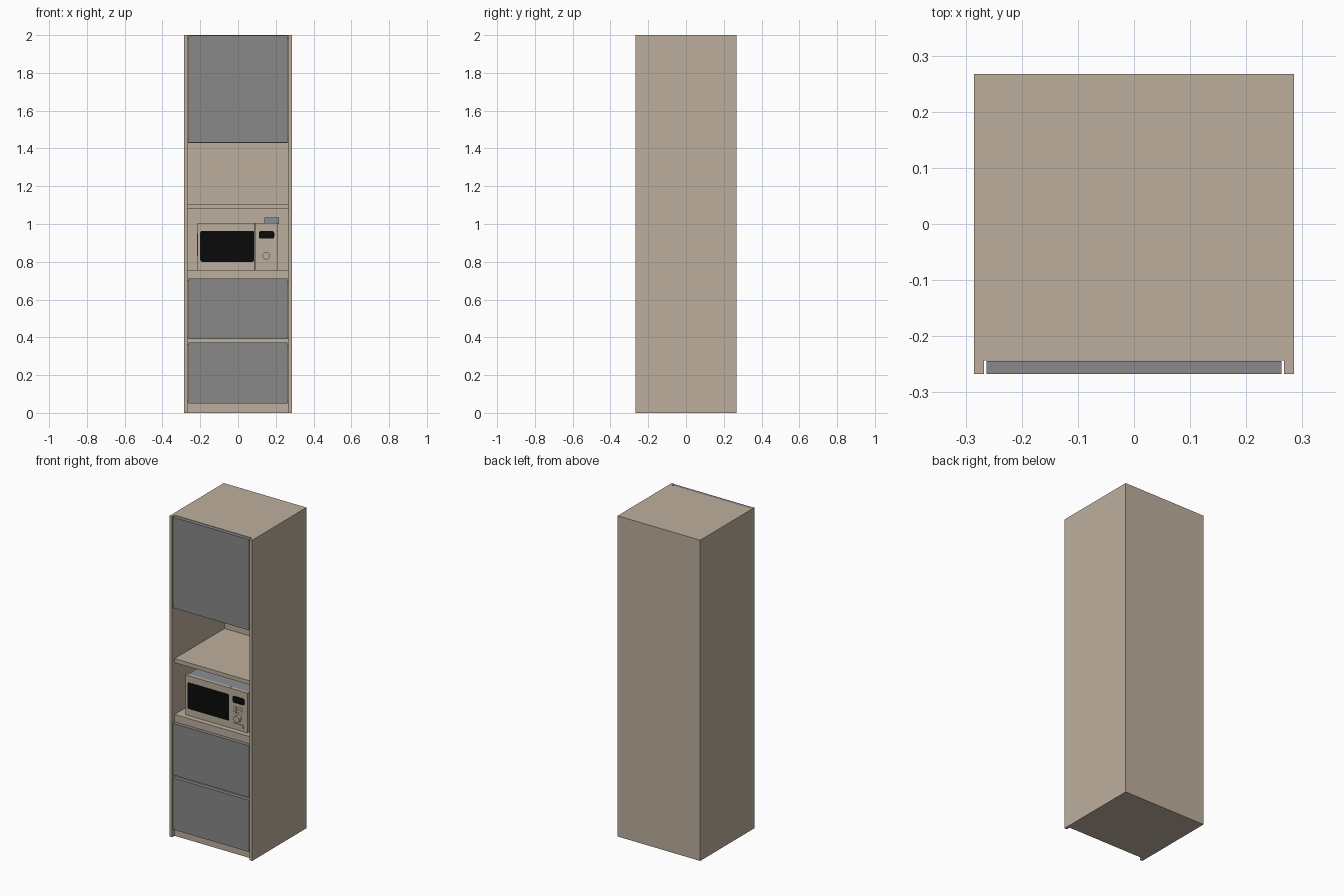
import bpy
import bmesh
from mathutils import Matrix

if "Cube" in bpy.data.objects:
    bpy.data.objects.remove(bpy.data.objects["Cube"])


def material(name, rgb):
    m = bpy.data.materials.new(name)
    m.use_nodes = True
    m.diffuse_color = (*rgb, 1)
    m.node_tree.nodes["Principled BSDF"].inputs["Base Color"].default_value = (*rgb, 1)
    return m


BEIGE = material("beige board", (0.51, 0.43, 0.34))
GREY = material("door grey", (0.25, 0.25, 0.25))
STEEL = material("steel grey", (0.26, 0.27, 0.29))
BLACK = material("black glass", (0.003, 0.003, 0.003))


def finish(name, bm, mat):
    mesh = bpy.data.meshes.new(name)
    bm.to_mesh(mesh)
    bm.free()
    mesh.materials.append(mat)
    ob = bpy.data.objects.new(name, mesh)
    bpy.context.collection.objects.link(ob)
    return ob


def box(name, x, y, z, mat, corner=0):
    """Box from (min, max) ranges; corner rounds the edges running along y."""
    bm = bmesh.new()
    bmesh.ops.create_cube(bm, size=1)
    for v in bm.verts:
        v.co = [(r[0] + r[1]) / 2 + c * (r[1] - r[0]) for c, r in zip(v.co, (x, y, z))]
    if corner:
        edges = [e for e in bm.edges
                 if abs(e.verts[0].co.y - e.verts[1].co.y) > 1e-5]
        bmesh.ops.bevel(bm, geom=edges, offset=corner, segments=4,
                        profile=0.5, affect='EDGES')
    return finish(name, bm, mat)


W, D, T = 0.285, 0.267, 0.018      # half width, half depth, board thickness
IN = W - T
FRONT = -0.243                     # front edge of the inner boards
BACK = D - T

# Carcass
for side, s in (("right", -1), ("left", 1)):
    box(side + "_side_panel", sorted((s * IN, s * W)), (-D, D), (0, 2), BEIGE)
box("back_panel", (-IN, IN), (BACK, D), (0, 2), BEIGE)
for name, low, high in (("base_board", 0, 0.06),
                        ("drawer_rail", 0.36, 0.40),
                        ("microwave_shelf", 0.70, 0.757),
                        ("niche_shelf", 1.08, 1.105),
                        ("upper_cabinet_floor", 1.43, 1.45),
                        ("top_board", 1.982, 2)):
    box(name, (-IN, IN), (FRONT, BACK), (low, high), BEIGE)

# Door and drawer fronts
for name, low, high in (("lower_drawer_front", 0.05, 0.372),
                        ("upper_drawer_front", 0.39, 0.712),
                        ("top_door", 1.432, 1.998)):
    box(name, (-0.263, 0.263), (-D, FRONT - 0.001), (low, high), GREY)

# Microwave body
MF = -0.21                         # microwave front plane
box("microwave_body", (-0.212, 0.212), (MF + 0.02, 0.14), (0.762, 1.003), STEEL)
box("microwave_door", (-0.215, 0.087), (MF, MF + 0.02), (0.757, 1.005), BEIGE)
box("microwave_control_panel", (0.089, 0.213), (MF, MF + 0.02), (0.757, 1.005), BEIGE)
box("microwave_top_vent", (0.14, 0.218), (-0.02, 0.12), (1.0, 1.035), STEEL)
box("microwave_side_vent", (-0.217, -0.21), (-0.1, 0.06), (0.83, 0.95), STEEL)
for x in (-0.18, 0.18):
    for y in (-0.15, 0.1):
        box("microwave_foot", (x - 0.015, x + 0.015), (y - 0.015, y + 0.015),
            (0.757, 0.763), STEEL)

# Microwave front details
box("microwave_window", (-0.2, 0.086), (MF - 0.003, MF + 0.002), (0.80, 0.963), BLACK, 0.01)
box("microwave_display", (0.11, 0.192), (MF - 0.003, MF + 0.002), (0.922, 0.963), BLACK, 0.012)
for row in range(3):
    for col in range(3):
        x, z = 0.15 + (col - 1) * 0.024, 0.878 + (row - 1) * 0.016
        box("microwave_button", (x - 0.009, x + 0.009), (MF - 0.003, MF + 0.002),
            (z - 0.005, z + 0.005), BEIGE)
box("microwave_open_button", (0.115, 0.185), (MF - 0.004, MF + 0.002),
    (0.773, 0.797), BEIGE, 0.004)

# Timer knob
bm = bmesh.new()
bmesh.ops.create_cone(bm, cap_ends=True, segments=32, radius1=0.02, radius2=0.02, depth=0.022,
                      matrix=Matrix.Translation((0.15, MF - 0.009, 0.832))
                      @ Matrix.Rotation(1.5708, 4, 'X'))
knob = finish("microwave_knob", bm, BEIGE)
bpy.context.view_layer.objects.active = knob
knob.select_set(True)
bpy.ops.object.shade_smooth_by_angle()
